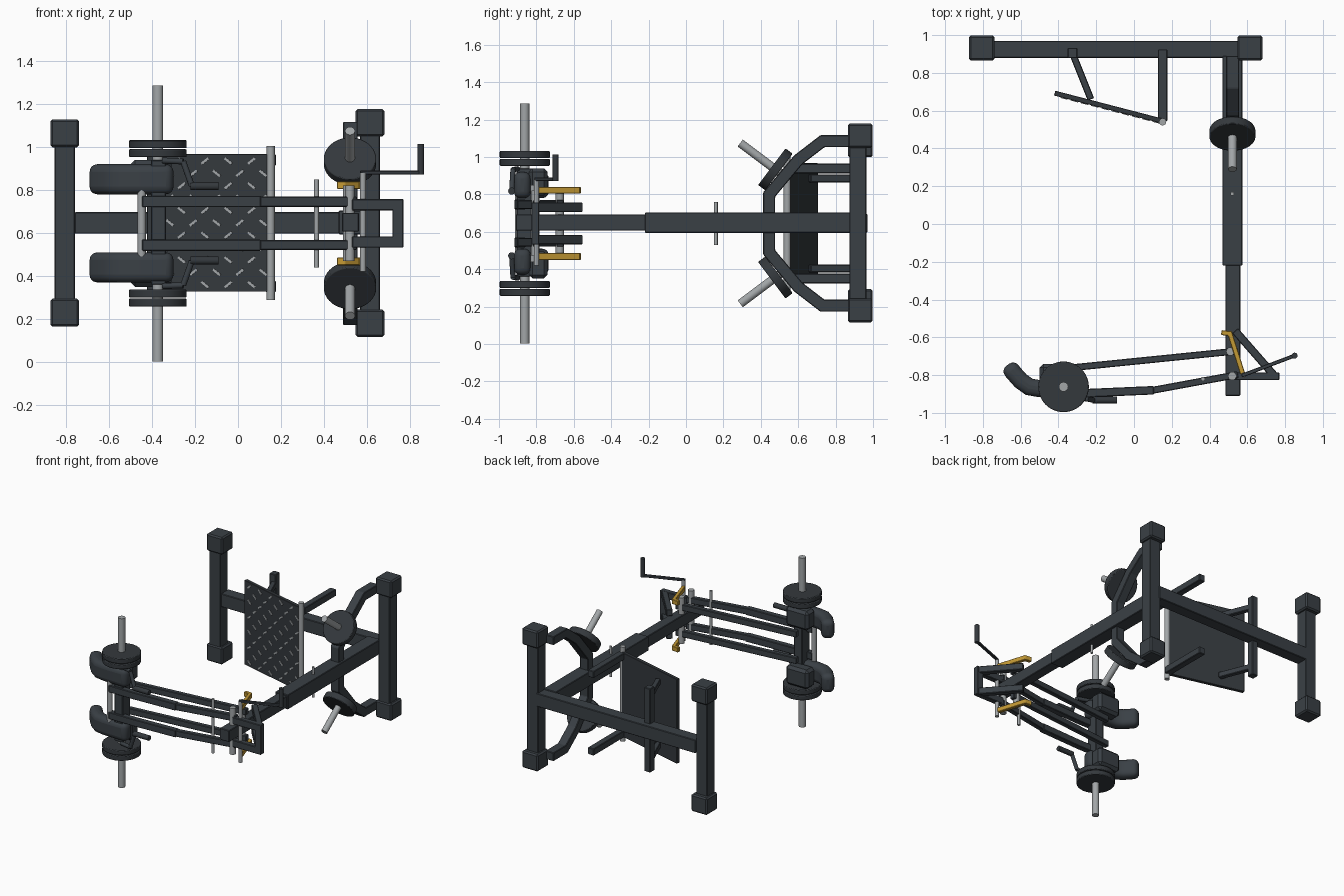
import bpy, bmesh, math
from mathutils import Vector, Matrix

if "Cube" in bpy.data.objects:
    bpy.data.objects.remove(bpy.data.objects["Cube"])

MID = 0.645  # the machine is mirrored above and below this height


def material(name, rgb):
    m = bpy.data.materials.new(name)
    m.use_nodes = True
    m.diffuse_color = (*rgb, 1)
    m.node_tree.nodes["Principled BSDF"].inputs["Base Color"].default_value = (*rgb, 1)
    return m


FRAME = material("charcoal paint", (0.042, 0.051, 0.060))
RUBBER = material("dark rubber", (0.034, 0.040, 0.046))
STEEL = material("brushed steel", (0.36, 0.38, 0.39))
YELLOW = material("yellow paint", (0.55, 0.32, 0.035))


def finish(name, bm, mat, bevel=0.0, segments=1, smooth=False):
    bmesh.ops.recalc_face_normals(bm, faces=bm.faces)
    me = bpy.data.meshes.new(name)
    bm.to_mesh(me)
    bm.free()
    ob = bpy.data.objects.new(name, me)
    bpy.context.collection.objects.link(ob)
    me.materials.append(mat)
    if bevel:
        mod = ob.modifiers.new("soft edges", "BEVEL")
        mod.width, mod.segments, mod.limit_method = bevel, segments, "ANGLE"
    if smooth:
        bpy.ops.object.select_all(action="DESELECT")
        ob.select_set(True)
        bpy.context.view_layer.objects.active = ob
        bpy.ops.object.shade_smooth_by_angle(angle=math.radians(40))
    return ob


def box(name, x, y, z, mat=FRAME, bevel=0.004):
    bm = bmesh.new()
    size = [b - a for a, b in (x, y, z)]
    mid = [(a + b) / 2 for a, b in (x, y, z)]
    bmesh.ops.create_cube(bm, size=1, matrix=Matrix.Translation(mid) @ Matrix.Diagonal((*size, 1)))
    return finish(name, bm, mat, bevel)


def rod(name, p, q, r, mat=STEEL, sides=24, bevel=0.0):
    p, q = Vector(p), Vector(q)
    bm = bmesh.new()
    turn = (q - p).to_track_quat("Z", "Y").to_matrix().to_4x4()
    bmesh.ops.create_cone(bm, cap_ends=True, segments=sides, radius1=r, radius2=r,
                          depth=(q - p).length, matrix=Matrix.Translation((p + q) / 2) @ turn)
    return finish(name, bm, mat, bevel, 2, True)


def ribbon(name, path, width, lo, hi, mat=FRAME, plane="xy", bevel=0.004, segments=1):
    """Flat strip along a 2D path with mitred corners, thick from lo to hi on the third axis."""
    pts = [Vector(p) for p in path]
    left, right = [], []
    for i, p in enumerate(pts):
        a = (p - pts[i - 1]).normalized() if i else (pts[1] - p).normalized()
        b = (pts[i + 1] - p).normalized() if i < len(pts) - 1 else a
        t = (a + b).normalized()
        n = Vector((-t.y, t.x)) * (width / 2 / max(t.dot(a), 0.3))
        left.append(p + n)
        right.append(p - n)
    bm = bmesh.new()
    place = (lambda v, h: (v.x, v.y, h)) if plane == "xy" else (lambda v, h: (h, v.x, v.y))
    rings = [[bm.verts.new(place(v, h)) for v, h in ((l, lo), (r, lo), (r, hi), (l, hi))]
             for l, r in zip(left, right)]
    bm.faces.new(rings[0])
    bm.faces.new(rings[-1])
    for a, b in zip(rings, rings[1:]):
        for k in range(4):
            bm.faces.new((a[k], a[(k + 1) % 4], b[(k + 1) % 4], b[k]))
    return finish(name, bm, mat, bevel, segments, segments > 1)


def span(s, a, b):
    """Height range between two offsets from the middle, on side s."""
    return tuple(sorted((MID + s * a, MID + s * b)))


# Rear frame: crossbeam, two posts with end caps, telescoping main beam
box("rear_crossbeam", (-0.76, 0.58), (0.88, 0.97), (0.597, 0.697))
for side, x, mid in (("right", -0.806, 0.647), ("left", 0.614, 0.647)):
    box(side + "_post", (x - 0.047, x + 0.047), (0.873, 0.965), (mid - 0.42, mid + 0.42))
    for tag, s in (("upper", 1), ("lower", -1)):
        z = sorted((mid + s * 0.352, mid + s * 0.482)) if side == "right" else sorted((mid + s * 0.402, mid + s * 0.531))
        box(f"{side}_{tag}_cap", (x - 0.067, x + 0.067), (0.865, 0.998), z, FRAME, 0.01)
box("main_beam_outer", (0.468, 0.574), (-0.22, 0.89), (0.594, 0.704))
box("main_beam_inner", (0.484, 0.563), (-0.91, -0.2), (0.606, 0.694))
rod("beam_lock_pin", (0.52, 0.16, 0.53), (0.52, 0.16, 0.76), 0.01, STEEL, 12)

# Weight storage arch: one bent bar round the main beam
ribbon("storage_arch", [(0.89, 1.085), (0.73, 1.085), (0.60, 0.985), (0.445, 0.80),
                        (0.445, 2 * MID - 0.80), (0.60, 2 * MID - 0.985),
                        (0.73, 2 * MID - 1.085), (0.89, 2 * MID - 1.085)],
       0.064, 0.488, 0.557, FRAME, "yz")

# Foot plate with hinge rod and raised tread
a, b = Vector((-0.42, 0.693)), Vector((0.15, 0.545))
ribbon("foot_plate", [a, b], 0.026, 0.327, 0.967, RUBBER, bevel=0.002)
rod("foot_plate_hinge", (0.152, 0.541, 0.288), (0.152, 0.541, 1.004), 0.019)
t = (b - a).normalized()
along, out = Vector((t.x, t.y, 0)), Vector((t.y, -t.x, 0))
bm = bmesh.new()
for row in range(11):
    for col in range(5):
        u = 0.055 + col * 0.112 + (0.056 if row % 2 else 0)
        if u > 0.56:
            continue
        centre = Vector((*a, 0.36 + row * 0.0575)) + along * u + out * 0.014
        tilt = math.radians(38 if (row // 2 + col) % 2 else -38)
        d = along * math.cos(tilt) + Vector((0, 0, math.sin(tilt)))
        m = Matrix((d, out.cross(d), out)).transposed().to_4x4()
        bmesh.ops.create_cube(bm, size=1, matrix=Matrix.Translation(centre) @ m
                              @ Matrix.Diagonal((0.042, 0.011, 0.006, 1)))
finish("foot_plate_tread", bm, STEEL)
box("foot_plate_upright", (-0.352, -0.3), (0.878, 0.932), (0.327, 0.963))

# Long press handle posts and loading sleeve
SX, SY = -0.373, -0.862
rod("loading_sleeve", (SX, SY, 0.003), (SX, SY, 1.287), 0.025)
box("carriage_post", (-0.405, -0.335), (-0.905, -0.815), (0.36, 0.94))
rod("carriage_rod", (-0.448, -0.895, 0.455), (-0.448, -0.895, 0.837), 0.019)
rod("front_pivot_pin", (0.52, -0.805, 0.47), (0.52, -0.805, 0.82), 0.022)
rod("rear_pivot_pin", (0.51, -0.675, 0.47), (0.51, -0.675, 0.82), 0.022)
rod("stop_pin", (0.365, -0.82, 0.44), (0.365, -0.82, 0.85), 0.011, STEEL, 12)

# Parts repeated on the upper and lower half
for tag, s in (("upper", 1), ("lower", -1)):
    # foot plate supports
    box(tag + "_plate_support", (0.127, 0.177), (0.545, 0.925), span(s, 0.268, 0.32))
    ribbon(tag + "_plate_strut", [(-0.32, 0.89), (-0.228, 0.66)], 0.036, *span(s, 0.22, 0.262))

    # stored weight on its slanted peg
    n = Vector((0, -0.80, s * 0.60))
    c = Vector((0.521, 0.478, MID + s * 0.289))
    rod(tag + "_stored_weight", c - n * 0.024, c + n * 0.024, 0.122, RUBBER, 40, 0.005)
    rod(tag + "_storage_peg", c - n * 0.05, c + n * 0.235, 0.023)

    # loaded weights
    for i, h in enumerate((0.308, 0.350)):
        z = span(s, h, h + 0.037)
        rod(f"{tag}_loaded_weight_{i + 1}", (SX, SY, z[0]), (SX, SY, z[1]), 0.134, RUBBER, 48, 0.005)

    # curved shoulder pad
    ribbon(tag + "_shoulder_pad", [(-0.668, -0.745), (-0.64, -0.785), (-0.60, -0.83), (-0.555, -0.862),
                                   (-0.50, -0.872), (-0.40, -0.875), (-0.30, -0.875)],
           0.09, *span(s, 0.135, 0.275), FRAME, bevel=0.036, segments=4)
    box(tag + "_pad_bracket", (-0.5, -0.31), (-0.84, -0.74), span(s, 0.15, 0.295), FRAME, 0.02)

    # hand grip on a cranked arm
    bend = [(-0.35, -0.90, MID + s * 0.292), (-0.255, -0.925, MID + s * 0.288),
            (-0.215, -0.932, MID + s * 0.175), (-0.19, -0.932, MID + s * 0.173)]
    for i, (p, q) in enumerate(zip(bend, bend[1:])):
        rod(f"{tag}_grip_arm_{i + 1}", p, q, 0.014, FRAME, 12)
    rod(tag + "_hand_grip", (-0.22, -0.932, MID + s * 0.173), (-0.09, -0.932, MID + s * 0.173), 0.019, RUBBER, 16)

    # front arm in two sections and the rear parallel link
    ribbon(tag + "_front_arm", [(-0.446, -0.895), (-0.24, -0.895), (0.105, -0.88)], 0.045, *span(s, 0.075, 0.128))
    ribbon(tag + "_front_arm_extension", [(0.10, -0.88), (0.55, -0.797)], 0.037, *span(s, 0.077, 0.124))
    ribbon(tag + "_rear_link", [(-0.40, -0.768), (0.55, -0.672)], 0.036, *span(s, 0.077, 0.124))

    # triangular front bracket
    box(tag + "_bracket_bar", (0.53, 0.77), (-0.827, -0.785), span(s, 0.06, 0.113))
    ribbon(tag + "_bracket_brace", [(0.535, -0.565), (0.745, -0.805)], 0.042, *span(s, 0.061, 0.112))

    # yellow locking lever with hooked end
    ribbon(tag + "_lock_lever", [(0.575, -0.792), (0.508, -0.58), (0.462, -0.575)], 0.026,
           *span(s, 0.159, 0.195), YELLOW, bevel=0.003)

box("bracket_end_bar", (0.718, 0.77), (-0.827, -0.785), (0.535, 0.756))

# Crank handle on its shaft
rod("crank_shaft", (0.581, -0.80, 0.42), (0.581, -0.80, 0.88), 0.014, STEEL, 16)
ribbon("crank_arm", [(0.57, -0.803), (0.855, -0.695)], 0.02, 0.872, 0.89, FRAME, bevel=0.003)
rod("crank_grip", (0.85, -0.697, 0.872), (0.85, -0.697, 1.013), 0.016, RUBBER, 16)
